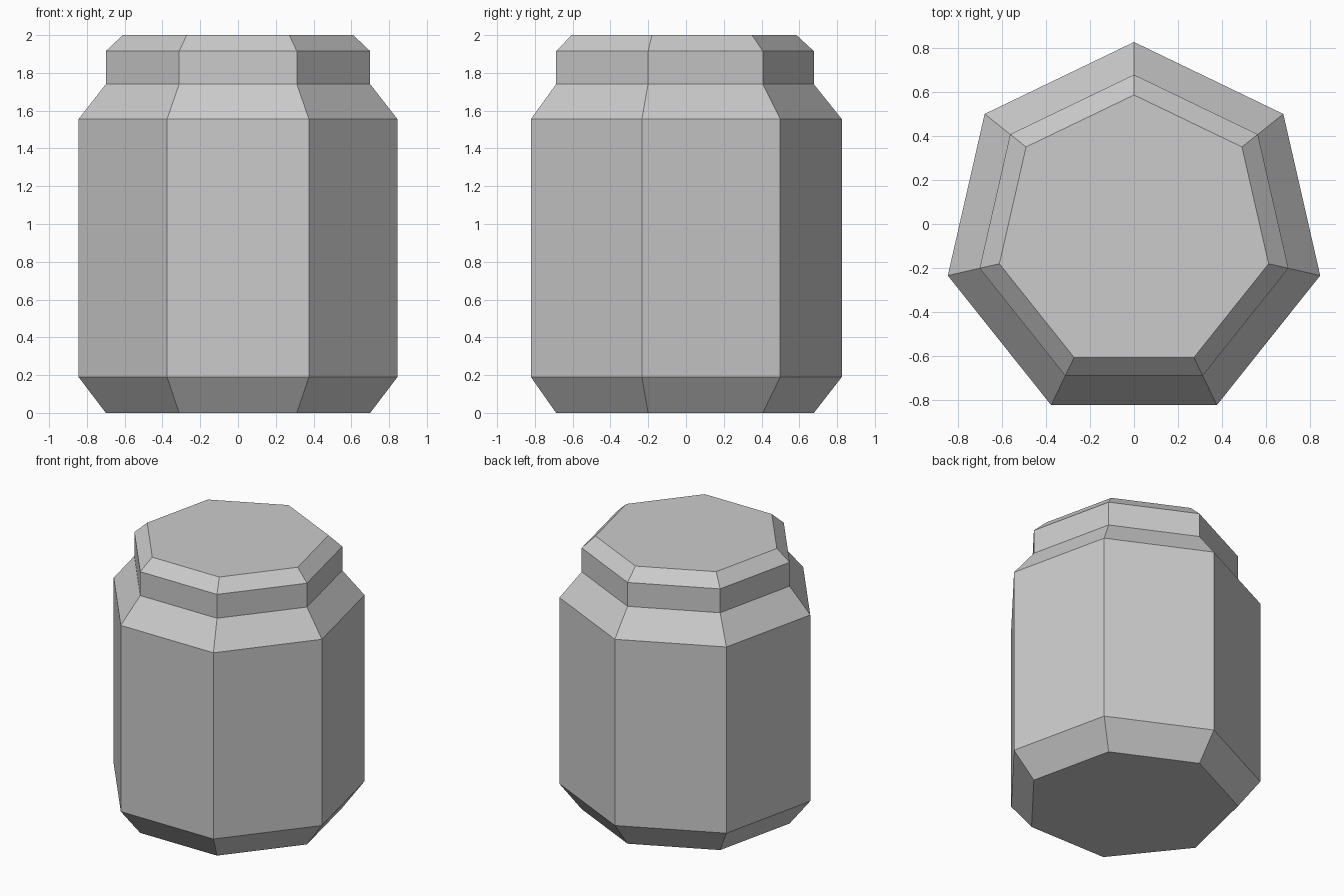
import bpy
import bmesh
from math import sin, cos, tau

cube = bpy.data.objects.get("Cube")
if cube:
    bpy.data.objects.remove(cube, do_unlink=True)

SIDES = 7
CENTRE_Y = -0.041

grey = bpy.data.materials.new("plain grey")
grey.use_nodes = True
colour = (0.6, 0.6, 0.6, 1)
grey.diffuse_color = colour
grey.node_tree.nodes["Principled BSDF"].inputs["Base Color"].default_value = colour


def turned_part(name, profile, cap_bottom=False, cap_top=False):
    """Seven-sided part from a list of (radius, height), one corner facing back."""
    bm = bmesh.new()
    rings = []
    for radius, z in profile:
        angles = [tau * i / SIDES for i in range(SIDES)]
        rings.append([bm.verts.new((-radius * sin(a), CENTRE_Y + radius * cos(a), z))
                      for a in angles])
    for low, high in zip(rings, rings[1:]):
        for i in range(SIDES):
            j = (i + 1) % SIDES
            bm.faces.new((low[i], low[j], high[j], high[i]))
    if cap_bottom:
        bm.faces.new(rings[0][::-1])
    if cap_top:
        bm.faces.new(rings[-1])
    mesh = bpy.data.meshes.new(name)
    bm.to_mesh(mesh)
    bm.free()
    mesh.materials.append(grey)
    obj = bpy.data.objects.new(name, mesh)
    bpy.context.collection.objects.link(obj)
    return obj


# Jar body with bevelled base and sloping shoulder
turned_part("jar_body", [(0.718, 0), (0.866, 0.19), (0.866, 1.555), (0.718, 1.74)],
            cap_bottom=True)

# Lid with bevelled rim, meeting the shoulder
turned_part("jar_lid", [(0.718, 1.74), (0.718, 1.915), (0.626, 2)], cap_top=True)
